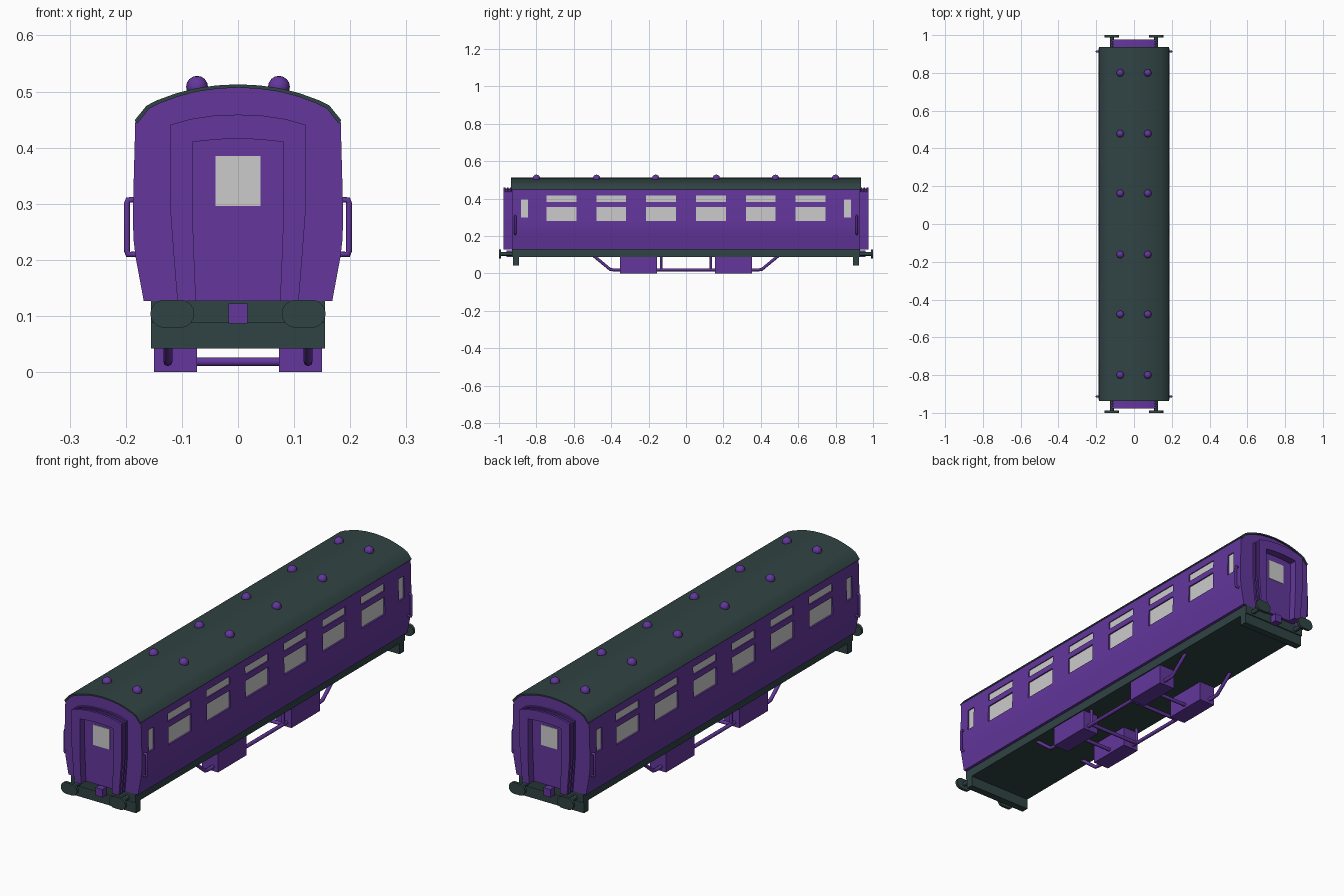
import bpy, bmesh, math
from mathutils import Vector

if "Cube" in bpy.data.objects:
    bpy.data.objects.remove(bpy.data.objects["Cube"])


def material(name, rgb):
    m = bpy.data.materials.new(name)
    m.diffuse_color = (*rgb, 1)
    m.use_nodes = True
    m.node_tree.nodes["Principled BSDF"].inputs["Base Color"].default_value = m.diffuse_color
    return m


PURPLE = material("purple paint", (0.125, 0.037, 0.335))
SLATE = material("dark slate", (0.030, 0.056, 0.056))
GLASS = material("pale grey glass", (0.60, 0.60, 0.60))


def finish(bm, name, mat, angle=None):
    bmesh.ops.recalc_face_normals(bm, faces=bm.faces)
    me = bpy.data.meshes.new(name)
    bm.to_mesh(me)
    bm.free()
    ob = bpy.data.objects.new(name, me)
    bpy.context.collection.objects.link(ob)
    me.materials.append(mat)
    if angle:
        smooth(ob, angle)
    return ob


def smooth(ob, angle):
    bpy.ops.object.select_all(action='DESELECT')
    ob.select_set(True)
    bpy.context.view_layer.objects.active = ob
    bpy.ops.object.shade_smooth_by_angle(angle=math.radians(angle))


def boxes(name, mat, spans):
    """One object of boxes, each given as (x0, x1, y0, y1, z0, z1)."""
    bm = bmesh.new()
    for x0, x1, y0, y1, z0, z1 in spans:
        vs = bmesh.ops.create_cube(bm, size=1)['verts']
        for v in vs:
            v.co = Vector(((x0, x1)[v.co.x > 0], (y0, y1)[v.co.y > 0], (z0, z1)[v.co.z > 0]))
    return finish(bm, name, mat)


def prism(name, mat, outline, y0, y1, angle=None):
    """Extrude an (x, z) outline along y."""
    bm = bmesh.new()
    a = [bm.verts.new((x, y0, z)) for x, z in outline]
    b = [bm.verts.new((x, y1, z)) for x, z in outline]
    n = len(a)
    bm.faces.new(a)
    bm.faces.new(b[::-1])
    for i in range(n):
        j = (i + 1) % n
        bm.faces.new((a[i], b[i], b[j], a[j]))
    return finish(bm, name, mat, angle)


def rod(name, mat, points, radius):
    """Round bar along a path of points."""
    cu = bpy.data.curves.new(name, 'CURVE')
    cu.dimensions = '3D'
    cu.bevel_depth = radius
    cu.bevel_resolution = 2
    cu.use_fill_caps = True
    sp = cu.splines.new('POLY')
    sp.points.add(len(points) - 1)
    for p, co in zip(sp.points, points):
        p.co = (*co, 1)
    cu.materials.append(mat)
    ob = bpy.data.objects.new(name, cu)
    bpy.context.collection.objects.link(ob)
    return ob


def mirror_x(half):
    """Full outline from a right half that ends on x = 0."""
    return half + [(-x, z) for x, z in half[-2::-1]]


# Body shell with a bulging side and arched top
roof_line = [(0.184, 0.449), (0.163, 0.475), (0.143, 0.485), (0.11, 0.497),
             (0.075, 0.506), (0.038, 0.511), (0, 0.513)]
inner_line = [(x * 0.975, z - 0.006) for x, z in roof_line]
side = [(0.168, 0.127), (0.1825, 0.205), (0.186, 0.235), (0.187, 0.26), (0.187, 0.30), (0.183, 0.449)]
body = prism("coach_body", PURPLE, mirror_x(side + inner_line[1:]), -0.93, 0.93)

# Window recesses cut into both sides
openings = []
for i in range(6):
    c = (i - 2.5) * 0.2665
    openings += [(c - 0.08, c + 0.08, 0.28, 0.356), (c - 0.08, c + 0.08, 0.382, 0.416)]
for s in (-1, 1):
    openings.append((s * 0.863 - 0.019, s * 0.863 + 0.019, 0.30, 0.396))
cutter = boxes("window_cutter", PURPLE, [
    (*sorted((s * 0.178, s * 0.25)), *o) for s in (-1, 1) for o in openings])
cutter.hide_render = True
mod = body.modifiers.new("windows", 'BOOLEAN')
mod.operation = 'DIFFERENCE'
mod.solver = 'EXACT'
mod.object = cutter
bpy.context.view_layer.objects.active = body
bpy.ops.object.modifier_apply(modifier="windows")
bpy.data.objects.remove(cutter)
smooth(body, 30)

# Side glass panes on the recess floors
boxes("side_windows", GLASS, [
    (*sorted((s * 0.176, s * 0.1795)), *o) for s in (-1, 1) for o in openings])

# Roof shell
prism("roof", SLATE, mirror_x(roof_line) + mirror_x(inner_line)[::-1], -0.936, 0.936, 30)

# Domed roof vents
bm = bmesh.new()
for sx in (-1, 1):
    for y in (-0.8, -0.478, -0.162, 0.162, 0.478, 0.8):
        vs = bmesh.ops.create_uvsphere(bm, u_segments=16, v_segments=8, radius=0.0195)['verts']
        bmesh.ops.translate(bm, verts=vs, vec=(sx * 0.073, y, 0.5085))
finish(bm, "roof_vents", PURPLE, 60)

# Underframe slab
boxes("underframe", SLATE, [(-0.155, 0.155, -0.93, 0.93, 0.088, 0.1275)])

# Gangway arch outlines, open at the bottom
arch_out = [(0.108, 0.127), (0.114, 0.20), (0.12, 0.28), (0.12, 0.441), (0.085, 0.451), (0.045, 0.457), (0, 0.459)]
arch_in = [(0.075, 0.127), (0.078, 0.20), (0.081, 0.28), (0.081, 0.41), (0.055, 0.413), (0.03, 0.415), (0, 0.416)]
arch_mid = [(x * 0.94, z - 0.006 * (z > 0.4)) for x, z in arch_out]


def gangway(name, outer, y0, y1):
    prism(name, PURPLE, mirror_x(outer) + mirror_x(arch_in)[::-1], y0, y1, 30)


# Everything repeated at both ends
for s, end in ((-1, "front"), (1, "back")):
    # Corridor bellows: narrow core with three wider ribs
    gangway(end + "_bellows", arch_mid, s * 0.929, s * 0.972)
    for k, (y0, y1) in enumerate(((0.934, 0.941), (0.949, 0.957), (0.966, 0.976))):
        gangway(f"{end}_bellows_rib_{k + 1}", arch_out, s * y0, s * y1)
    # End door and its window
    prism(end + "_door", PURPLE, mirror_x(arch_in), s * 0.929, s * 0.942)
    boxes(end + "_door_window", GLASS, [(-0.04, 0.04, *sorted((s * 0.940, s * 0.944)), 0.296, 0.385)])
    # Beam hanging under the frame, and the coupling block
    boxes(end + "_buffer_beam", SLATE, [(-0.155, 0.155, *sorted((s * 0.893, s * 0.925)), 0.042, 0.09)])
    boxes(end + "_coupling", PURPLE, [(-0.017, 0.017, *sorted((s * 0.925, s * 0.96)), 0.087, 0.122)])
    for sx, hand in ((-1, "left"), (1, "right")):
        # Buffers with oval heads
        head = []
        for i in range(24):
            a = math.tau * (i + 0.5) / 24
            head.append((sx * 0.117 + 0.025 * math.cos(a) + math.copysign(0.014, math.cos(a)),
                         0.104 + 0.025 * math.sin(a)))
        prism(f"{end}_{hand}_buffer_head", SLATE, head, s * 0.988, s * 1.0, 40)
        rod(f"{end}_{hand}_buffer_stem", SLATE,
            [(sx * 0.117, s * 0.92, 0.104), (sx * 0.117, s * 0.99, 0.104)], 0.010)
        # Grab handles beside the end doors
        rod(f"{end}_{hand}_handle", PURPLE,
            [(sx * 0.178, s * 0.913, 0.21), (sx * 0.196, s * 0.913, 0.21),
             (sx * 0.198, s * 0.913, 0.217), (sx * 0.198, s * 0.913, 0.30),
             (sx * 0.196, s * 0.913, 0.307), (sx * 0.180, s * 0.913, 0.307)], 0.0055)

# Equipment boxes under the floor
boxes("equipment_boxes", PURPLE, [
    (*sorted((sx * 0.073, sx * 0.15)), *sorted((sy * 0.155, sy * 0.352)), 0, 0.09)
    for sx in (-1, 1) for sy in (-1, 1)])

# Truss rods with posts and cross bars
for sx, hand in ((-1, "left"), (1, "right")):
    x = sx * 0.125
    rod(hand + "_truss", PURPLE, [(x, -0.495, 0.095), (x, -0.405, 0.021), (x, -0.385, 0.0185),
                                  (x, 0.385, 0.0185), (x, 0.405, 0.021), (x, 0.495, 0.095)], 0.008)
    for y in (-0.133, 0.133):
        rod(hand + "_truss_post", PURPLE, [(x, y, 0.018), (x, y, 0.092)], 0.007)
for y in (-0.25, -0.133, 0.133, 0.25):
    rod("truss_cross_bar", PURPLE, [(-0.125, y, 0.0185), (0.125, y, 0.0185)], 0.008)
